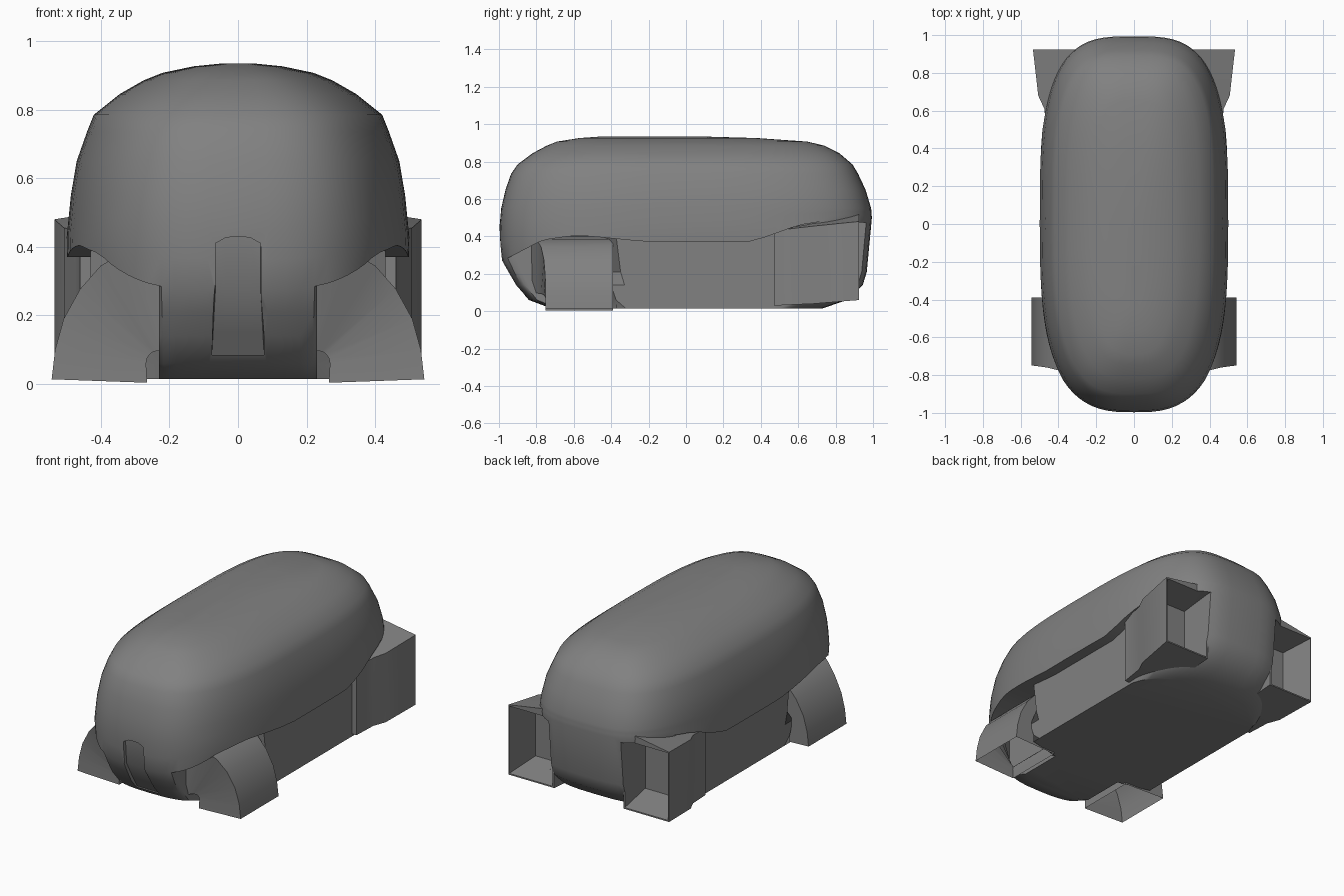
import bpy, bmesh, math

if "Cube" in bpy.data.objects:
    bpy.data.objects.remove(bpy.data.objects["Cube"])

# z, half width, front y, back y of the body outline
PROFILE = [(.015, .475, -.72, .73), (.06, .48, -.84, .86), (.14, .485, -.91, .945),
           (.27, .495, -.985, .985), (.42, .5, -1.0, 1.0), (.55, .487, -.988, .99),
           (.65, .47, -.965, .96), (.735, .44, -.935, .92), (.785, .42, -.9, .89),
           (.845, .345, -.82, .82), (.885, .275, -.745, .74),
           (.907, .22, -.69, .65), (.926, .13, -.57, .38), (.934, .05, -.46, .10)]
# y, height of the shell's lower edge
EDGE = [(-1, .27), (-.94, .295), (-.77, .38), (-.6, .405), (-.5, .40), (-.2, .37),
        (.35, .37), (.6, .46), (.85, .5), (1, .5)]
N = 80

grey = bpy.data.materials.new("dark_grey")
grey.diffuse_color = (.22, .22, .22, 1)
grey.use_nodes = True
grey.node_tree.nodes["Principled BSDF"].inputs["Base Color"].default_value = grey.diffuse_color


def lerp_table(table, t):
    t = min(max(t, table[0][0]), table[-1][0])
    for a, b in zip(table, table[1:]):
        if t <= b[0]:
            f = (t - a[0]) / (b[0] - a[0])
            return [p + (q - p) * f for p, q in zip(a[1:], b[1:])]


def outline(i, z):
    w, yf, yb = lerp_table(PROFILE, z)
    a = 2 * math.pi * i / N
    n = 3.35 if i < N / 2 else 2.95          # squarer at the back
    power = lambda v: math.copysign(abs(v) ** (2 / n), v) if abs(v) > 1e-9 else 0
    return w * power(math.cos(a)), (yf + yb) / 2 + (yb - yf) / 2 * power(math.sin(a)), z


def inset(p):
    c = .23 if p[1] < -.41 else .43
    return max(-c, min(c, p[0])), p[1], p[2]


def loft(name, rings, cap=True, mirror=False, angle=35):
    """Skin a list of equal closed rings; optionally also its x mirror."""
    bm = bmesh.new()
    for s in ((1, -1) if mirror else (1,)):
        vs = [[bm.verts.new((s * x, y, z)) for x, y, z in r] for r in rings]
        n = len(rings[0])
        for a, b in zip(vs, vs[1:]):
            for i in range(n):
                j = (i + 1) % n
                bm.faces.new((a[i], a[j], b[j], b[i]))
        if cap in (True, 'start'):
            bm.faces.new(vs[0][::-1])
        if cap is True:
            bm.faces.new(vs[-1])
    bmesh.ops.remove_doubles(bm, verts=bm.verts, dist=1e-4)
    bmesh.ops.recalc_face_normals(bm, faces=bm.faces)
    me = bpy.data.meshes.new(name)
    bm.to_mesh(me)
    bm.free()
    me.materials.append(grey)
    ob = bpy.data.objects.new(name, me)
    bpy.context.collection.objects.link(ob)
    smooth(ob, angle)
    return ob


def smooth(ob, angle):
    bpy.ops.object.select_all(action='DESELECT')
    ob.select_set(True)
    bpy.context.view_layer.objects.active = ob
    bpy.ops.object.shade_smooth_by_angle(angle=math.radians(angle))


def cut(ob, cutter):
    m = ob.modifiers.new("cut", 'BOOLEAN')
    m.operation, m.solver, m.object = 'DIFFERENCE', 'EXACT', cutter
    bpy.context.view_layer.objects.active = ob
    bpy.ops.object.modifier_apply(modifier=m.name)
    smooth(ob, 42)


# Body: inset lower hull, lip under the shell edge, rounded shell
edge = [lerp_table(EDGE, outline(i, .4)[1])[0] for i in range(N)]
rings = [[inset(outline(i, z)) for i in range(N)] for z in (.015, .06, .14, .21)]
rings.append([inset(outline(i, edge[i])) for i in range(N)])
for t in (0, .33, .66):
    rings.append([outline(i, edge[i] + t * (.55 - edge[i])) for i in range(N)])
rings += [[outline(i, row[0]) for i in range(N)] for row in PROFILE[5:]]
body = loft("body", rings)

# Front fenders: arch swept outward and down to an open foot
inner = [(.2, .10), (.23, .097), (.245, .095), (.256, .088), (.265, .076), (.268, .06), (.265, .004)]
outer = [(.22, .40), (.33, .385), (.40, .345), (.46, .277), (.508, .19), (.533, .10), (.543, .014)]
front = [-.83, -.80, -.775, -.76, -.753, -.75, -.75]
loft("front_fenders",
     [[(a[0], y, a[1]), (b[0], y, b[1]), (b[0], -.39, b[1]), (a[0], -.39, a[1])]
      for a, b, y in zip(inner, outer, front)], cap='start', mirror=True)

# Rear pods, flaring backwards
pods = loft("rear_pods",
            [[(.23, y, zb), (xo, y, zb), (xo, y, zt), (.23, y, zt + .05)]
             for y, xo, zb, zt in ((.47, .46, .03, .43), (.61, .475, .037, .447),
                                   (.68, .507, .04, .455), (.925, .535, .06, .48))],
            mirror=True)

# Recesses open at the back of the pods
recess = loft("recess_cutter",
              [[(x0, y, z0), (x1, y, z0), (x1, y, z1), (x0, y, z1)]
               for y, x0, x1, z0, z1 in ((.73, .24, .49, .11, .45),
                                         (.93, .24, .53, .067, .474),
                                         (1.1, .24, .53, .067, .474))], mirror=True)
cut(pods, recess)
cut(body, recess)

# Shallow round-topped groove down the nose
side = [(-1.1, 0), (-.975, 0), (-.965, .27), (-.89, .15), (-.85, .085), (-1.1, .085)]
groove = loft("groove_cutter",
              [[(x * (1 if z in (0, .27) else 1.15), y, z or top) for y, z in side]
               for x, top in ((-.066, .41), (-.035, .427), (0, .43), (.035, .427), (.066, .41))])
cut(body, groove)
for c in (recess, groove):
    bpy.data.objects.remove(c)
